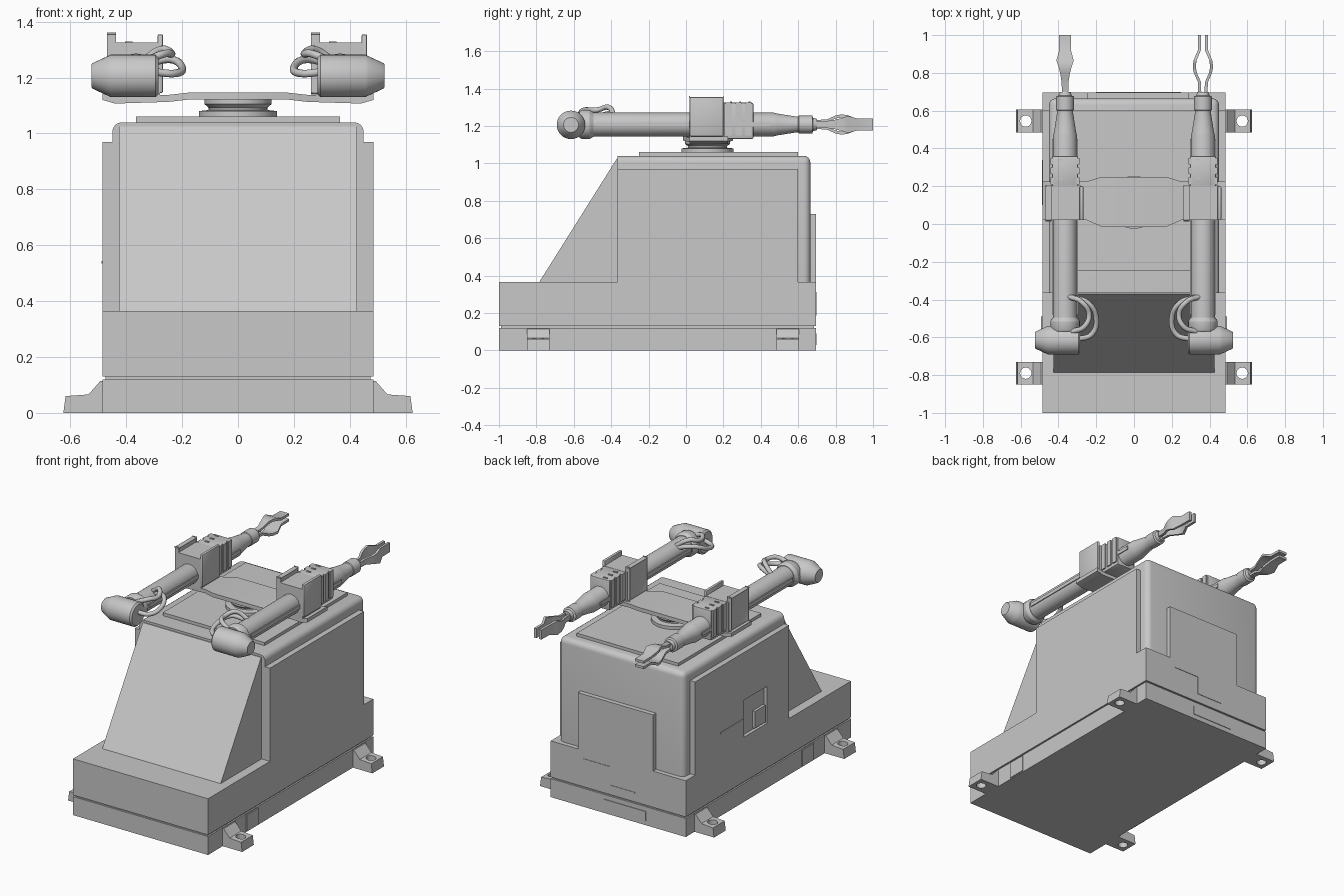
import bpy, bmesh, math
from mathutils import Vector

if "Cube" in bpy.data.objects:
    bpy.data.objects.remove(bpy.data.objects["Cube"])

GREY = bpy.data.materials.new("plain_grey")
GREY.diffuse_color = (0.58, 0.58, 0.58, 1)
GREY.use_nodes = True
GREY.node_tree.nodes["Principled BSDF"].inputs["Base Color"].default_value = GREY.diffuse_color


def finish(name, bm):
    bmesh.ops.recalc_face_normals(bm, faces=bm.faces[:])
    me = bpy.data.meshes.new(name)
    bm.to_mesh(me)
    bm.free()
    me.materials.append(GREY)
    ob = bpy.data.objects.new(name, me)
    bpy.context.collection.objects.link(ob)
    return ob


def box(name, x0, x1, y0, y1, z0, z1, bevel=0.0, pick=None, seg=2):
    """Box from limits; bevels the edges whose midpoint passes pick."""
    bm = bmesh.new()
    bmesh.ops.create_cube(bm, size=1)
    for v in bm.verts:
        v.co = Vector(((x0 + x1) / 2 + v.co.x * (x1 - x0), (y0 + y1) / 2 + v.co.y * (y1 - y0),
                       (z0 + z1) / 2 + v.co.z * (z1 - z0)))
    if bevel:
        es = [e for e in bm.edges if pick is None or pick((e.verts[0].co + e.verts[1].co) / 2)]
        bmesh.ops.bevel(bm, geom=es, offset=bevel, segments=seg, affect='EDGES', profile=0.5)
    return finish(name, bm)


def prism(name, pts, a, b, axis):
    """Extrude a 2D outline along an axis from a to b."""
    put = {'x': lambda p, t: (t, p[0], p[1]), 'y': lambda p, t: (p[0], t, p[1]),
           'z': lambda p, t: (p[0], p[1], t)}[axis]
    bm = bmesh.new()
    lo = [bm.verts.new(put(p, a)) for p in pts]
    hi = [bm.verts.new(put(p, b)) for p in pts]
    bm.faces.new(lo)
    bm.faces.new(hi)
    for i in range(len(pts)):
        j = (i + 1) % len(pts)
        bm.faces.new((lo[i], lo[j], hi[j], hi[i]))
    return finish(name, bm)


def lathe(name, prof, centre, axis, n=32):
    """Turn (radius, position) pairs round an axis, with capped ends."""
    bm = bmesh.new()
    rings = []
    for r, t in prof:
        ring = []
        for i in range(n):
            a = 2 * math.pi * i / n
            c, s = r * math.cos(a), r * math.sin(a)
            p = {'x': (t, c, s), 'y': (c, t, s), 'z': (c, s, t)}[axis]
            ring.append(bm.verts.new(Vector(p) + Vector(centre)))
        rings.append(ring)
    bm.faces.new(rings[0])
    bm.faces.new(rings[-1])
    for A, B in zip(rings, rings[1:]):
        for i in range(n):
            bm.faces.new((A[i], A[(i + 1) % n], B[(i + 1) % n], B[i]))
    return finish(name, bm)


def cut(ob, cutter):
    m = ob.modifiers.new("cut", 'BOOLEAN')
    m.operation, m.object, m.solver = 'DIFFERENCE', cutter, 'EXACT'
    bpy.context.view_layer.objects.active = ob
    bpy.ops.object.modifier_apply(modifier=m.name)
    bpy.data.objects.remove(cutter)


def cable(name, pts):
    cu = bpy.data.curves.new(name, 'CURVE')
    cu.dimensions = '3D'
    cu.bevel_depth, cu.bevel_resolution, cu.resolution_u = 0.014, 3, 8
    sp = cu.splines.new('BEZIER')
    sp.bezier_points.add(len(pts) - 1)
    for bp, p in zip(sp.bezier_points, pts):
        bp.co = p
        bp.handle_left_type = bp.handle_right_type = 'AUTO'
    cu.materials.append(GREY)
    ob = bpy.data.objects.new(name, cu)
    bpy.context.collection.objects.link(ob)


# base, seam and lower body
box("base_plate", -.485, .485, -1, .695, 0, .12)
box("base_seam", -.475, .475, -.99, .685, .115, .135)
box("lower_body", -.485, .485, -1, .695, .13, .365)

# mounting feet with bolt holes, and base latches
for s in (-1, 1):
    for y in (-.79, .545):
        foot = prism("mounting_foot", [(s * x, z) for x, z in (
            (.475, 0), (.625, 0), (.617, .06), (.535, .066), (.492, .115), (.475, .115))],
            y - .06, y + .06, 'y')
        cut(foot, lathe("hole_cutter", [(.03, -.1), (.03, .2)], (s * .573, y, 0), 'z', 20))
    box("base_latch", s * .48, s * .492, -.61, -.49, .005, .112)

# main housing: rounded on top, sides and back
box("main_housing", -.45, .45, -.365, .665, .3, 1.04, .035,
    lambda p: (p.z > 1.03 and p.y > -.3) or (p.y > .66 and p.z > .35), 4)
prism("sloped_front", [(-.785, .365), (-.36, .365), (-.36, 1.025), (-.37, 1.025)], -.425, .425, 'x')
box("right_side_panel", .44, .485, -.365, .6, .36, .97)
left = box("left_side_panel", -.485, -.44, -.365, .6, .36, .97)
cut(left, box("recess_cutter", -.6, -.463, -.14, .1, .42, .66))
box("recess_block", -.48, -.46, -.13, -.02, .43, .54)
box("left_panel_seam", -.488, -.48, .1, .34, .535, .543)
box("rear_panel", -.25, .29, .65, .695, .36, .73)
for x0, x1, z0, z1 in ((.065, .25, .307, .313), (.062, .068, .19, .313), (-.12, .068, .187, .193)):
    box("rear_seam", x0, x1, .69, .698, z0, z1)
box("rear_base_plate", -.2, .1, .69, .699, .03, .09)
box("top_plate", -.365, .365, -.25, .6, 1.03, 1.06)

# turntable and cross bar carrying both arms
lathe("turntable", [(.14, 1.05), (.14, 1.08), (.105, 1.084), (.105, 1.092), (.12, 1.105),
                    (.12, 1.125)], (0, .115, 0), 'z', 40)
bm = bmesh.new()
rows = []
for x, y0, y1, zt in ((-.485, .02, .225, 1.145), (-.44, .02, .225, 1.132), (-.25, .02, .225, 1.138),
                      (-.17, -.015, .25, 1.147), (.17, -.015, .25, 1.147), (.25, .02, .225, 1.138),
                      (.44, .02, .225, 1.132), (.485, .02, .225, 1.145)):
    rows.append([bm.verts.new(p) for p in ((x, y0, zt), (x, y1, zt), (x, y1, zt - .025), (x, y0, zt - .025))])
bm.faces.new(rows[0])
bm.faces.new(rows[-1])
for A, B in zip(rows, rows[1:]):
    for i in range(4):
        bm.faces.new((A[i], A[(i + 1) % 4], B[(i + 1) % 4], B[i]))
finish("cross_bar", bm)


def jaw(cx, cz, side, upright):
    """One bent gripper finger swept through (y, offset, half width)."""
    b = bmesh.new()
    prev = None
    for y, o, w in ((.66, .016, .016), (.75, .018, .018), (.8, .04, .026), (.83, .046, .034),
                    (.865, .042, .046), (.92, .019, .031), (1.0, .018, .031)):
        ring = []
        for t, q in ((-.008, -w), (.008, -w), (.008, w), (-.008, w)):
            d = side * (o + t)
            ring.append(b.verts.new((cx + d, y, cz + q) if upright else (cx + q, y, cz + d)))
        if prev:
            for i in range(4):
                b.faces.new((prev[i], prev[(i + 1) % 4], ring[(i + 1) % 4], ring[i]))
        else:
            b.faces.new(ring)
        prev = ring
    b.faces.new(prev)
    finish("gripper_jaw", b)


# twin arms
Z = 1.208
for s in (-1, 1):
    cx = s * .365
    lathe("arm_tube", [(.063, -.56), (.063, .47), (.058, .49), (.043, .585), (.043, .6), (.047, .603),
                       (.047, .675), (.035, .68), (.03, .7)], (cx, 0, Z), 'y')
    lathe("arm_collar", [(.07, -.57), (.078, -.555), (.078, -.515), (.066, -.495)], (cx, 0, Z), 'y')
    lathe("elbow_housing", [(.066, s * .285), (.076, s * .295), (.076, s * .455), (.07, s * .468),
                            (.046, s * .52), (.04, s * .525)], (0, -.615, Z - .002), 'x')
    for k in (-1, 1):
        box("tube_rail", cx + k * .06, cx + k * .068, -.48, .45, Z - .012, Z + .012)
    # saddle block with raised cheeks
    box("saddle_block", cx - .085, cx + .085, .02, .205, 1.13, 1.325)
    for k in (-1, 1):
        box("saddle_cheek", cx + k * .077, cx + k * .097, .02, .2, 1.145, 1.355, .006)
    # finned motor block
    box("motor_block", cx - .068, cx + .068, .2, .36, 1.13, 1.325, .008)
    for k in (-1, 1):
        for y in (.21, .265, .315):
            box("motor_fin", cx + k * .06, cx + k * .076, y, y + .035, 1.15, 1.325)
    for y in (.235, .285, .335):
        box("motor_vent", cx - .04, cx - .012, y, y + .01, 1.32, 1.33)
    # cable loops
    cable("outer_cable", [(s * .3, -.61, 1.22), (s * .225, -.585, 1.215), (s * .2, -.5, 1.235),
                          (s * .24, -.42, 1.265), (s * .33, -.385, 1.25)])
    cable("inner_cable", [(s * .33, -.57, 1.26), (s * .265, -.545, 1.285), (s * .238, -.48, 1.285),
                          (s * .275, -.415, 1.3), (s * .345, -.385, 1.255)])
    for k in (-1, 1):
        jaw(cx, Z, k, s > 0)

# smooth round parts, keep hard edges
for ob in bpy.context.scene.objects:
    ob.select_set(ob.type == 'MESH')
bpy.context.view_layer.objects.active = bpy.data.objects["arm_tube"]
bpy.ops.object.shade_smooth_by_angle(angle=math.radians(30))
